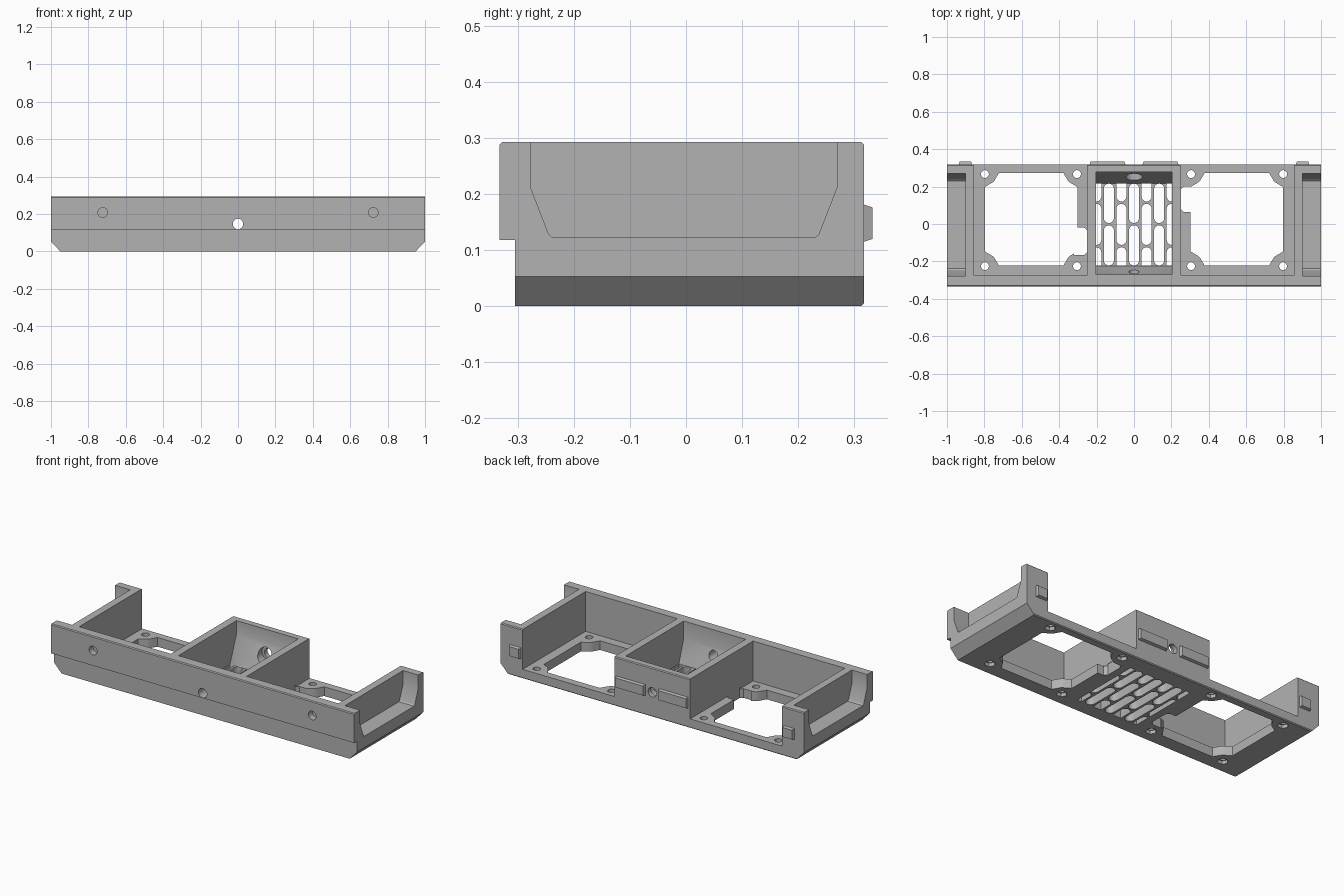
import bpy, bmesh, math
from mathutils import Vector

if "Cube" in bpy.data.objects:
    bpy.data.objects.remove(bpy.data.objects["Cube"])

grey = bpy.data.materials.new("plain_grey")
grey.use_nodes = True
grey.diffuse_color = (0.45, 0.45, 0.45, 1)
grey.node_tree.nodes["Principled BSDF"].inputs["Base Color"].default_value = (0.45, 0.45, 0.45, 1)

FLOOR, TOP, BACK = 0.055, 0.293, 0.318


def prism(name, pts, axis, lo, hi):
    """Extrude a 2D profile along an axis (x: yz, y: xz, z: xy)."""
    place = {"x": lambda a, b, t: (t, a, b),
             "y": lambda a, b, t: (a, t, b),
             "z": lambda a, b, t: (a, b, t)}[axis]
    bm = bmesh.new()
    face = bm.faces.new([bm.verts.new(place(a, b, lo)) for a, b in pts])
    ext = bmesh.ops.extrude_face_region(bm, geom=[face])
    shift = Vector(place(0, 0, hi - lo))
    bmesh.ops.translate(bm, vec=shift, verts=[v for v in ext["geom"] if isinstance(v, bmesh.types.BMVert)])
    bmesh.ops.recalc_face_normals(bm, faces=bm.faces)
    mesh = bpy.data.meshes.new(name)
    bm.to_mesh(mesh)
    bm.free()
    mesh.materials.append(grey)
    obj = bpy.data.objects.new(name, mesh)
    bpy.context.collection.objects.link(obj)
    return obj


def rect(a0, a1, b0, b1):
    return [(a0, b0), (a1, b0), (a1, b1), (a0, b1)]


def circle(a, b, r, n=24):
    return [(a + r * math.cos(2 * math.pi * i / n), b + r * math.sin(2 * math.pi * i / n)) for i in range(n)]


def slot(x, y0, y1, r, n=8):
    """Round-ended slot, trimmed to the vent area."""
    pts = []
    for yc, start in ((y1 - r, 0), (y0 + r, math.pi)):
        for i in range(n + 1):
            t = start + math.pi * i / n
            px = max(-0.203, min(0.203, x + r * math.cos(t)))
            py = max(-0.222, min(0.216, yc + r * math.sin(t)))
            p = (round(px, 4), round(py, 4))
            if p not in pts:
                pts.append(p)
    return pts


def boolean(target, cutter, operation="DIFFERENCE"):
    mod = target.modifiers.new("cut", "BOOLEAN")
    mod.operation, mod.solver, mod.object = operation, "EXACT", cutter
    bpy.context.view_layer.objects.active = target
    bpy.ops.object.modifier_apply(modifier=mod.name)
    bpy.data.objects.remove(cutter)


# Main tray: side profile with the overhanging front lip and softened top edges
e = 0.005
body = prism("tray_body", [(-0.305, 0), (BACK - e, 0), (BACK, e), (BACK, TOP - e), (BACK - e, TOP),
                           (-0.333 + e, TOP), (-0.333, TOP - e), (-0.333, 0.118), (-0.305, 0.118)],
             "x", -1, 1)


def cut(pts, axis, lo, hi):
    boolean(body, prism("cutter", pts, axis, lo, hi))


for s in (-1, 1):
    # Chamfer along each bottom end
    cut([(s * 0.947, -0.01 + 0.0106 - 0.004), (s * 0.94, -0.007), (s * 1.1, -0.007), (s * 1.1, 0.16), (s, 0.053)],
        "y", -0.5, 0.5)
    # Square bay, open at the back
    cut(rect(*sorted((s * 0.25, s * 0.855)), -0.275, 0.5), "z", FLOOR, 0.5)
    # Outer end pocket with sloping sides
    cut([(-0.278, 0.4), (-0.278, 0.213), (-0.245, 0.128), (-0.238, 0.122),
         (0.23, 0.122), (0.237, 0.128), (0.27, 0.213), (0.27, 0.4)],
        "x", *sorted((s * 0.9, s * 1.1)))
    # Floor opening with corner tabs
    x0, x1, y0, y1 = 0.303, 0.797, -0.222, 0.273
    corner = [(0.075, 0), (0.06, 0.025), (0.05, 0.042), (0.042, 0.05), (0.025, 0.06), (0, 0.075)]
    outline = [(x0 + a, y0 + b) for a, b in reversed(corner)]
    outline += [(x1 - a, y0 + b) for a, b in corner]
    outline += [(x1 - a, y1 - b) for a, b in reversed(corner)]
    outline += [(x0 + a, y1 - b) for a, b in corner]
    cut([(s * a, b) for a, b in outline], "z", -0.1, FLOOR + 0.02)
    # Cable notch on the inner edge of the opening
    n0, n1 = (-0.165, -0.02) if s < 0 else (0.065, 0.2)
    cut([(s * 0.32, n0), (s * 0.265, n0), (s * 0.248, n0 + 0.017), (s * 0.248, n1 - 0.017),
         (s * 0.265, n1), (s * 0.32, n1)], "z", -0.1, FLOOR + 0.01)
    # Corner screw holes with nut recesses underneath
    for x in (0.305, 0.797):
        for y in (-0.225, 0.267):
            cut(circle(s * x, y, 0.021, 20), "z", -0.1, FLOOR + 0.01)
            cut(circle(s * x, y, 0.03, 6), "z", -0.1, 0.02)
    # Blind holes in the front lip
    cut(circle(s * 0.723, 0.208, 0.026), "y", -0.5, -0.295)

# Centre box cavity with sloping front and back
cut([(-0.27, 0.4), (-0.27, 0.19), (-0.225, FLOOR), (0.216, FLOOR), (0.277, 0.213), (0.277, 0.4)],
    "x", -0.204, 0.204)

# Vent slots in staggered columns
for i in range(-3, 4):
    x = i * 0.0672
    spans = [(-0.112, 0.108), (0.12, 0.34), (-0.344, -0.124)] if i % 2 else [(0.005, 0.216), (-0.222, -0.007)]
    for lo, hi in spans:
        cut(slot(x, lo, hi, 0.027), "z", -0.1, FLOOR + 0.004)

# Cross hole through the centre box, counterbored at the back wall
cut(circle(0, 0.147, 0.028), "y", -0.5, 0.5)
cut(circle(0, 0.147, 0.045), "y", 0.15, 0.29)

# Raised locating tabs on the back, tapered toward their outer face
for s in (-1, 1):
    for label, a, b in (("centre", 0.043, 0.24), ("end", 0.863, 0.94)):
        side = "left" if s > 0 else "right"
        tab = prism(f"{label}_tab_{side}", rect(*sorted((s * a, s * b)), 0.112, 0.184), "y", 0.31, 0.333)
        mid = Vector((s * (a + b) / 2, 0, 0.148))
        for v in tab.data.vertices:
            if v.co.y > 0.32:
                v.co.x -= math.copysign(0.008, v.co.x - mid.x)
                v.co.z -= math.copysign(0.008, v.co.z - mid.z)

# Crisp edges with smooth hole walls
bpy.ops.object.select_all(action="DESELECT")
body.select_set(True)
bpy.context.view_layer.objects.active = body
bpy.ops.object.shade_smooth_by_angle(angle=math.radians(25))
